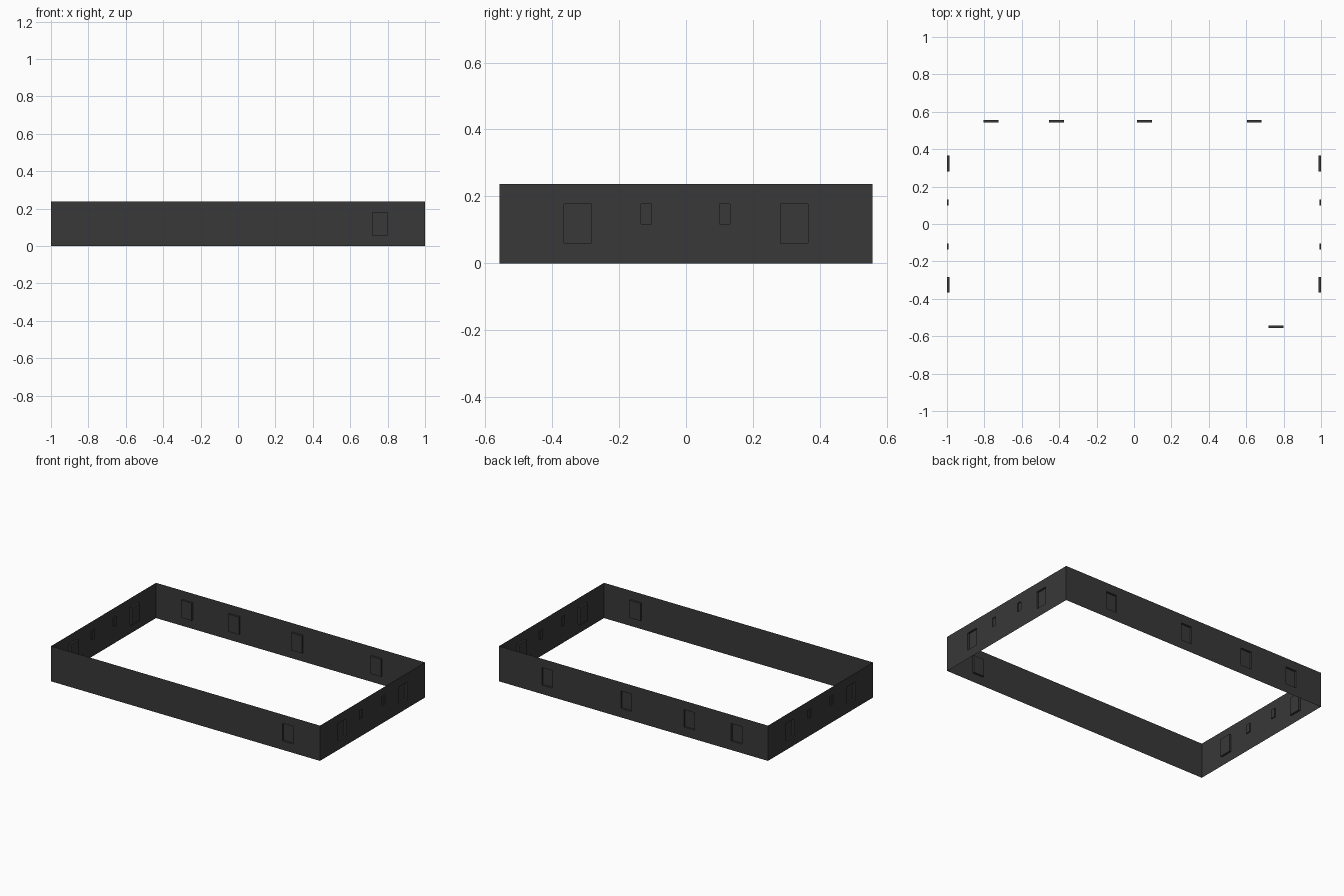
import bpy, bmesh
from mathutils import Vector

if "Cube" in bpy.data.objects:
    bpy.data.objects.remove(bpy.data.objects["Cube"])

HX, HY, H = 1.0, 0.557, 0.237

mat = bpy.data.materials.new("dark_grey")
mat.diffuse_color = (0.04, 0.04, 0.04, 1)
mat.use_nodes = True
mat.node_tree.nodes["Principled BSDF"].inputs["Base Color"].default_value = mat.diffuse_color


def wall(name, half, place, inward, windows):
    """Thin wall along u, each window (u0, u1, z0, z1, depth) recessed inward."""
    us = sorted({-half, half, *[u for w in windows for u in w[:2]]})
    zs = sorted({0, H, *[z for w in windows for z in w[2:4]]})
    bm = bmesh.new()
    grid = [[bm.verts.new(place(u, z)) for z in zs] for u in us]
    panes = {w: [] for w in windows}
    for i in range(len(us) - 1):
        for j in range(len(zs) - 1):
            f = bm.faces.new((grid[i][j], grid[i + 1][j], grid[i + 1][j + 1], grid[i][j + 1]))
            f.normal_update()
            if f.normal.dot(inward) > 0:
                f.normal_flip()
            u, z = (us[i] + us[i + 1]) / 2, (zs[j] + zs[j + 1]) / 2
            for w in windows:
                if w[0] < u < w[1] and w[2] < z < w[3]:
                    panes[w].append(f)
    # push each pane inward, leaving its reveals
    for w, faces in panes.items():
        ext = bmesh.ops.extrude_face_region(bm, geom=faces)["geom"]
        verts = [g for g in ext if isinstance(g, bmesh.types.BMVert)]
        bmesh.ops.translate(bm, verts=verts, vec=inward * w[4])
        bmesh.ops.delete(bm, geom=[f for f in faces if f.is_valid], context='FACES')
    # merge the flat wall cells
    bmesh.ops.dissolve_limit(bm, angle_limit=0.01, verts=bm.verts[:], edges=bm.edges[:])
    bmesh.ops.triangulate(bm, faces=[f for f in bm.faces if len(f.verts) > 4])
    me = bpy.data.meshes.new(name)
    bm.to_mesh(me)
    bm.free()
    me.materials.append(mat)
    bpy.context.collection.objects.link(bpy.data.objects.new(name, me))


def tall(u):
    return (u, u + 0.08, 0.06, 0.178, 0.013)


# front and back walls
wall("front_wall", HX, lambda u, z: (u, -HY, z), Vector((0, 1, 0)), [tall(0.72)])
wall("back_wall", HX, lambda u, z: (u, HY, z), Vector((0, -1, 0)),
     [tall(u) for u in (-0.805, -0.455, 0.015, 0.603)])

# side walls: two tall and two small recesses each
side = [(-0.365, -0.283, 0.06, 0.178, 0.013), (-0.135, -0.103, 0.118, 0.178, 0.007),
        (0.1, 0.132, 0.118, 0.178, 0.007), (0.282, 0.365, 0.06, 0.178, 0.013)]
for name, s in (("right_wall", 1), ("left_wall", -1)):
    wall(name, HY, lambda u, z: (s * HX, u, z), Vector((-s, 0, 0)), side)
